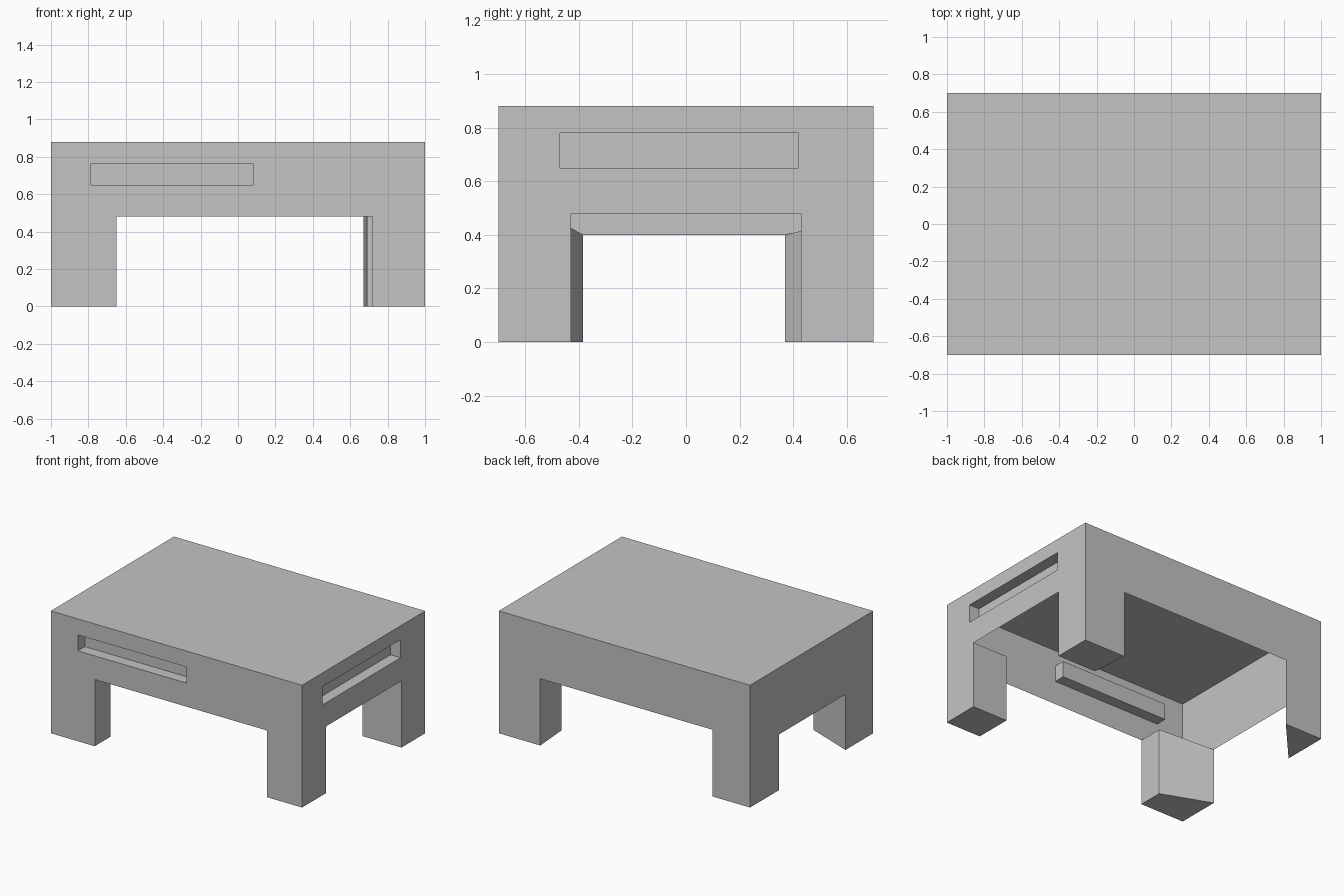
import bpy
import bmesh
from mathutils import Vector

cube = bpy.data.objects.get("Cube")
if cube:
    bpy.data.objects.remove(cube, do_unlink=True)

grey = bpy.data.materials.new("plain_grey")
grey.use_nodes = True
GREY = (0.55, 0.55, 0.55, 1)
grey.diffuse_color = GREY
grey.node_tree.nodes["Principled BSDF"].inputs["Base Color"].default_value = GREY

W, D, H = 1.0, 0.7, 0.88      # half width, half depth, height
RAIL, LOW_RAIL = 0.48, 0.40   # undersides of the aprons
SLOT_DEPTH = 0.08


def face(bm, points, outward):
    """Add one flat face turned towards the outward direction."""
    f = bm.faces.new([bm.verts.new(p) for p in points])
    f.normal_update()
    if f.normal.dot(Vector(outward)) < 0:
        f.normal_flip()


def finish(bm, name):
    bmesh.ops.remove_doubles(bm, verts=bm.verts, dist=0.0005)
    mesh = bpy.data.meshes.new(name)
    bm.to_mesh(mesh)
    bm.free()
    mesh.materials.append(grey)
    obj = bpy.data.objects.new(name, mesh)
    bpy.context.collection.objects.link(obj)


def plain_wall(name, place, outward, a, b, rail, end):
    """Thin wall with a leg opening between a and b."""
    bm = bmesh.new()
    outline = [(-end, 0), (a, 0), (a, rail), (b, rail), (b, 0),
               (end, 0), (end, H), (-end, H)]
    face(bm, [place(u, z, 0) for u, z in outline], outward)
    finish(bm, name)


def slotted_wall(name, place, outward, a, b, end, slot):
    """Thin wall with a leg opening and a blind slot sunk into it."""
    u0, u1, z0, z1 = slot
    us = sorted([-end, a, b, end, u0, u1])
    zs = [0, RAIL, z0, z1, H]
    bm = bmesh.new()
    for ul, ur in zip(us, us[1:]):
        for zl, zh in zip(zs, zs[1:]):
            u, z = (ul + ur) / 2, (zl + zh) / 2
            if (a < u < b and z < RAIL) or (u0 < u < u1 and z0 < z < z1):
                continue
            face(bm, [place(ul, zl, 0), place(ur, zl, 0),
                      place(ur, zh, 0), place(ul, zh, 0)], outward)
    # slot floor and sides
    rim = [(u0, z0), (u1, z0), (u1, z1), (u0, z1)]
    face(bm, [place(u, z, SLOT_DEPTH) for u, z in rim], outward)
    centre = Vector(place((u0 + u1) / 2, (z0 + z1) / 2, 0))
    for p, q in zip(rim, rim[1:] + rim[:1]):
        middle = (Vector(place(*p, 0)) + Vector(place(*q, 0))) / 2
        face(bm, [place(*p, 0), place(*q, 0), place(*q, SLOT_DEPTH),
                  place(*p, SLOT_DEPTH)], centre - middle)
    finish(bm, name)


def leg(name, corner, path):
    """Foot and inner faces of a leg; the walls form its outer faces."""
    bm = bmesh.new()
    face(bm, [(*corner, 0)] + [(x, y, 0) for x, y, z in path], (0, 0, -1))
    for p, q in zip(path, path[1:]):
        away = ((p[0] + q[0]) / 2 - corner[0], (p[1] + q[1]) / 2 - corner[1], 0)
        face(bm, [(p[0], p[1], 0), (q[0], q[1], 0), q, p], away)
    finish(bm, name)


# table top
top = bmesh.new()
face(top, [(-W, -D, H), (W, -D, H), (W, D, H), (-W, D, H)], (0, 0, 1))
finish(top, "table_top")

# walls
slotted_wall("front_wall", lambda u, z, d: (u, -D + d, z), (0, -1, 0),
             -0.65, 0.72, W, (-0.785, 0.08, 0.65, 0.765))
slotted_wall("left_wall", lambda u, z, d: (W - d, u, z), (1, 0, 0),
             -0.43, 0.43, D, (-0.47, 0.42, 0.65, 0.78))
plain_wall("back_wall", lambda u, z, d: (u, D, z), (0, 1, 0),
           -0.70, 0.67, RAIL, W)
plain_wall("right_wall", lambda u, z, d: (-W, u, z), (-1, 0, 0),
           -0.385, 0.37, LOW_RAIL, D)

# legs
leg("front_right_leg", (-W, -D),
    [(-0.65, -D, RAIL), (-0.65, -0.52, RAIL), (-W, -0.385, LOW_RAIL)])
leg("front_left_leg", (W, -D),
    [(0.72, -D, RAIL), (0.72, -0.43, RAIL), (W, -0.43, RAIL)])
leg("back_left_leg", (W, D),
    [(0.67, D, RAIL), (0.69, 0.43, RAIL), (W, 0.43, RAIL)])
leg("back_right_leg", (-W, D),
    [(-0.70, D, RAIL), (-W, 0.37, LOW_RAIL)])
